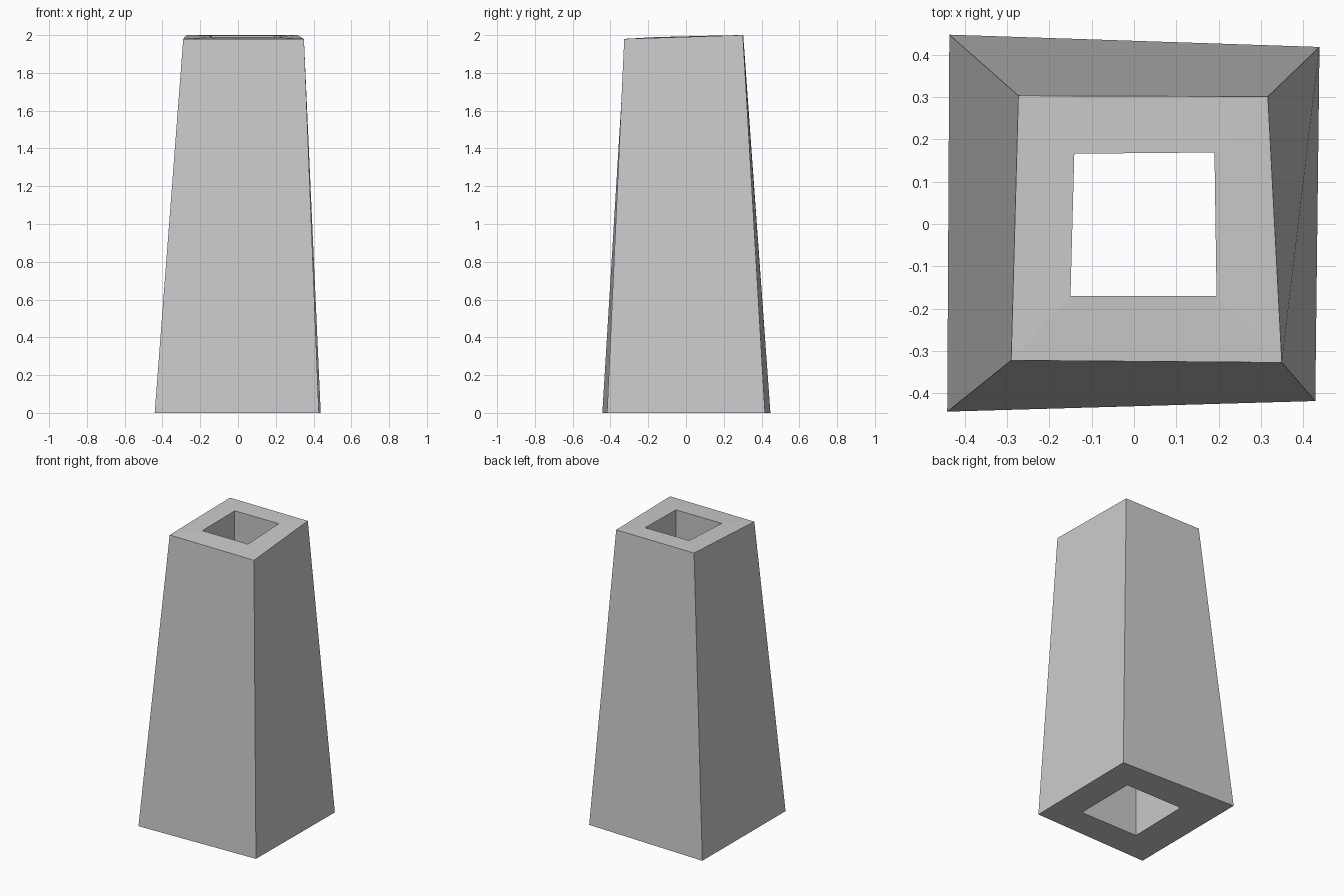
import bpy, bmesh

if "Cube" in bpy.data.objects:
    bpy.data.objects.remove(bpy.data.objects["Cube"])

# Four corner loops, each ordered back-left, back-right, front-right, front-left
outer_base = [(-.436, .447, 0), (.438, .418, 0), (.428, -.418, 0), (-.441, -.443, 0)]
outer_top = [(-.273, .303, 2), (.316, .301, 2), (.349, -.327, 1.98), (-.29, -.322, 1.98)]
inner_top = [(-.141, .166, 1.998), (.19, .169, 1.998), (.195, -.17, 1.989), (-.15, -.17, 1.989)]
inner_base = [(-.198, .215, 0), (.238, .218, 0), (.235, -.225, 0), (-.207, -.227, 0)]

# Hollow tapered tower: bridge the loops all the way round and back to the start
bm = bmesh.new()
rings = [[bm.verts.new(p) for p in loop]
         for loop in (outer_base, outer_top, inner_top, inner_base)]
for r in range(4):
    a, b = rings[r], rings[(r + 1) % 4]
    for i in range(4):
        j = (i + 1) % 4
        bm.faces.new((a[i], a[j], b[j], b[i]))
bmesh.ops.recalc_face_normals(bm, faces=bm.faces)

mesh = bpy.data.meshes.new("hollow_tower")
bm.to_mesh(mesh)
bm.free()
bpy.context.collection.objects.link(bpy.data.objects.new("hollow_tower", mesh))
